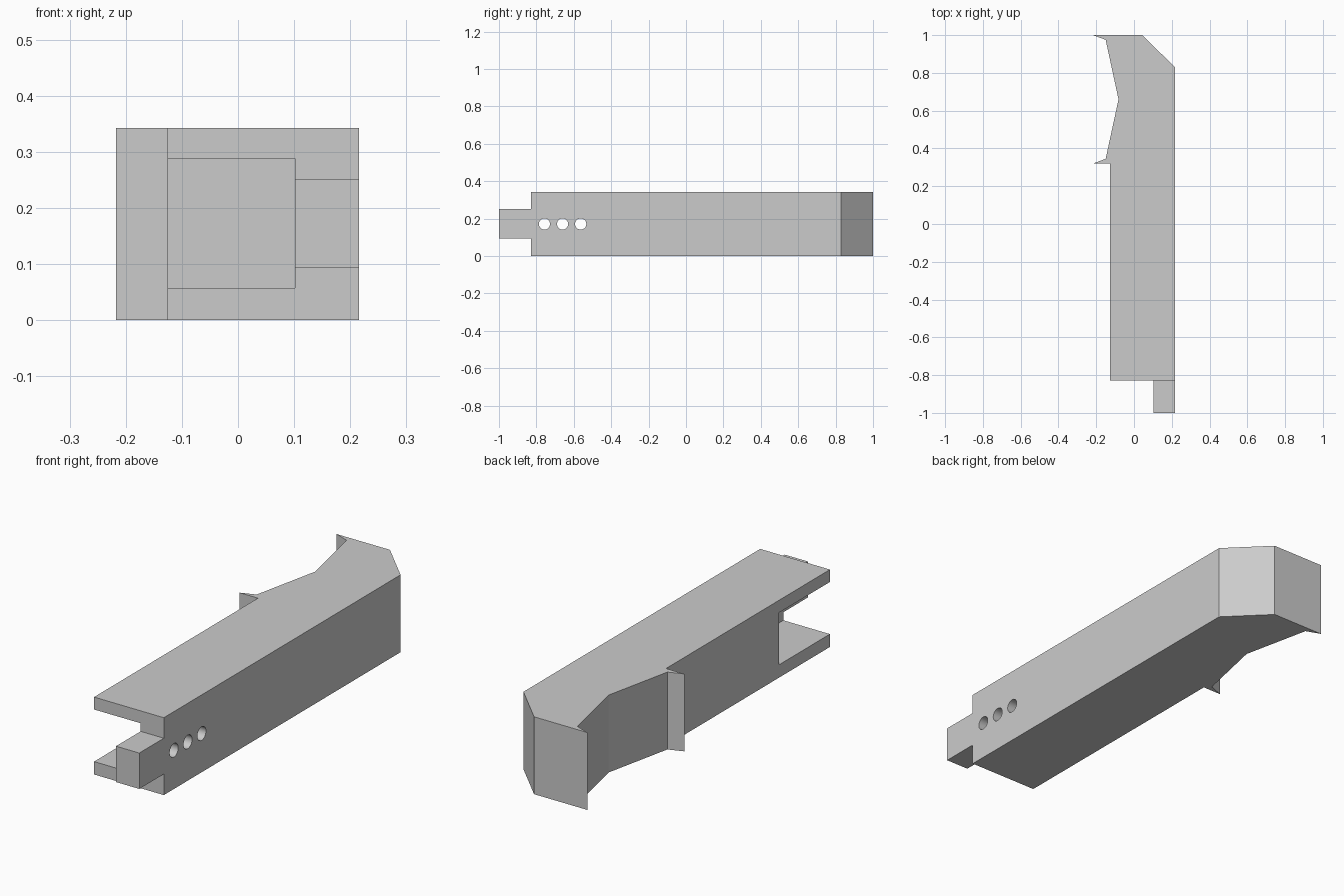
import bpy, bmesh, math
from mathutils import Matrix, Vector

cube = bpy.data.objects.get("Cube")
if cube:
    bpy.data.objects.remove(cube, do_unlink=True)

HEIGHT = 0.343
MID = HEIGHT / 2

grey = bpy.data.materials.new("plain grey")
grey.use_nodes = True
grey.diffuse_color = (0.6, 0.6, 0.6, 1)
grey.node_tree.nodes["Principled BSDF"].inputs["Base Color"].default_value = grey.diffuse_color


def finish(name, bm):
    bmesh.ops.recalc_face_normals(bm, faces=bm.faces)
    mesh = bpy.data.meshes.new(name)
    bm.to_mesh(mesh)
    bm.free()
    mesh.materials.append(grey)
    obj = bpy.data.objects.new(name, mesh)
    bpy.context.collection.objects.link(obj)
    return obj


def box(name, low, high):
    low, high = Vector(low), Vector(high)
    bm = bmesh.new()
    bmesh.ops.create_cube(bm, size=1, matrix=Matrix.Translation((low + high) / 2)
                          @ Matrix.Diagonal((high - low).to_4d()))
    return finish(name, bm)


def rod(name, y):
    bm = bmesh.new()
    bmesh.ops.create_cone(bm, cap_ends=True, segments=32, radius1=0.03, radius2=0.03, depth=0.3,
                          matrix=Matrix.Translation((0.2, y, MID))
                          @ Matrix.Rotation(math.pi / 2, 4, 'Y'))
    return finish(name, bm)


# Bar with a chamfered end and a hooked recess, extruded upward
outline = [(-0.126, -1), (0.216, -1), (0.216, 0.83), (0.045, 1), (-0.217, 1),
           (-0.15, 0.975), (-0.082, 0.66), (-0.15, 0.345), (-0.217, 0.32), (-0.126, 0.32)]
bm = bmesh.new()
base = bm.faces.new([bm.verts.new((x, y, 0)) for x, y in outline])
top = bmesh.ops.extrude_face_region(bm, geom=[base])["geom"]
bmesh.ops.translate(bm, vec=(0, 0, HEIGHT),
                    verts=[v for v in top if isinstance(v, bmesh.types.BMVert)])
body = finish("hooked_bar", bm)

# Cutters: side pocket, the notches around the front tongue, and pin holes
cutters = [
    box("pocket_cutter", (-0.4, -1.2, 0.057), (0.102, -0.47, 0.288)),
    box("upper_notch_cutter", (-0.4, -1.2, 0.252), (0.4, -0.828, 0.5)),
    box("lower_notch_cutter", (-0.4, -1.2, -0.2), (0.4, -0.828, 0.093)),
]
cutters += [rod("pin_hole_cutter", y) for y in (-0.757, -0.66, -0.563)]

bpy.ops.object.select_all(action='DESELECT')
body.select_set(True)
bpy.context.view_layer.objects.active = body
for cutter in cutters:
    mod = body.modifiers.new(cutter.name, 'BOOLEAN')
    mod.operation = 'DIFFERENCE'
    mod.solver = 'EXACT'
    mod.object = cutter
    cutter.hide_render = True
    bpy.ops.object.modifier_apply(modifier=mod.name)
    bpy.data.objects.remove(cutter, do_unlink=True)

bpy.ops.object.shade_smooth_by_angle(angle=math.radians(20))
